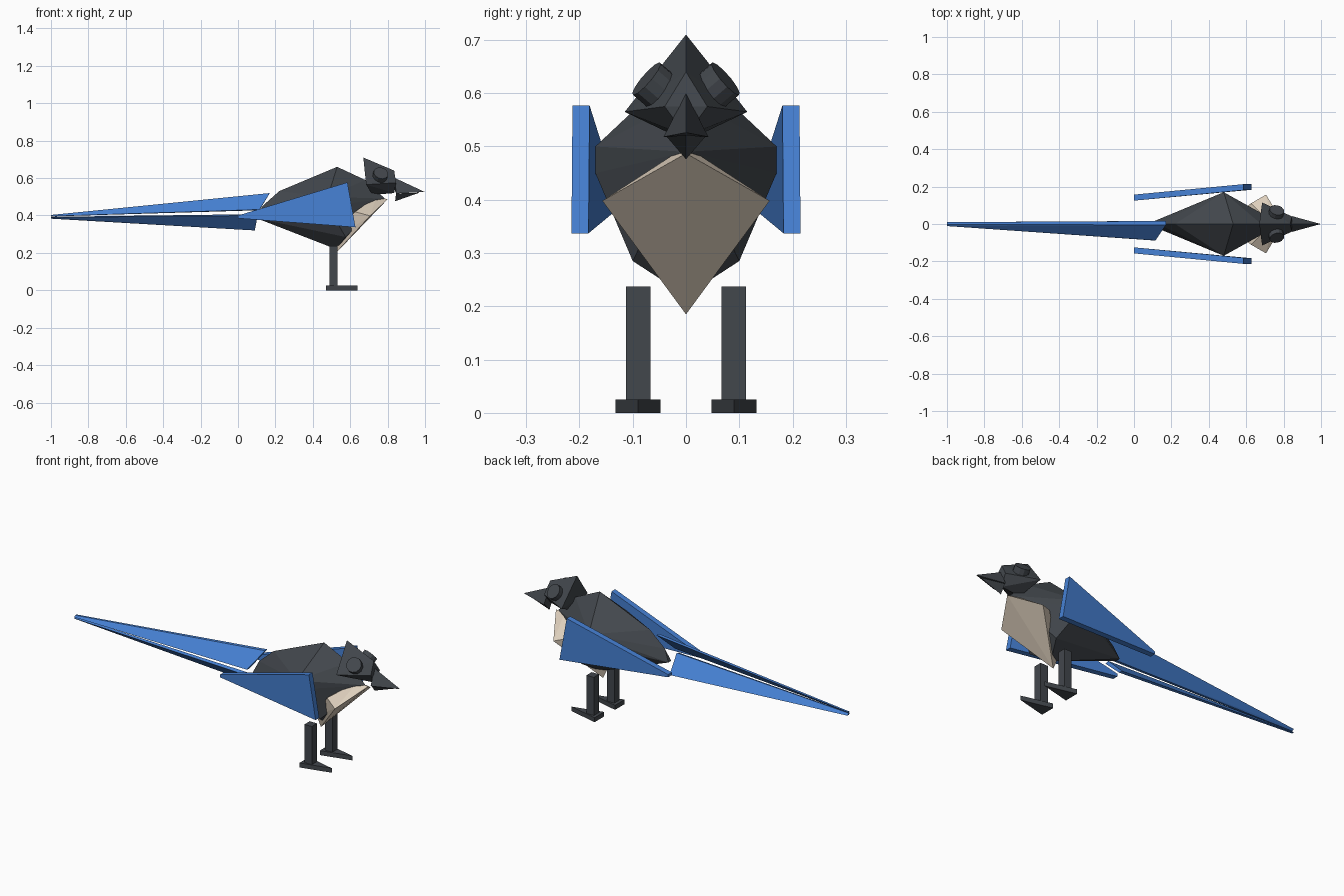
import bpy, bmesh, math
from mathutils import Vector

if "Cube" in bpy.data.objects:
    bpy.data.objects.remove(bpy.data.objects["Cube"])


def material(name, rgb):
    m = bpy.data.materials.new(name)
    m.diffuse_color = (*rgb, 1)
    m.use_nodes = True
    m.node_tree.nodes["Principled BSDF"].inputs["Base Color"].default_value = m.diffuse_color
    return m


DARK = material("charcoal", (0.055, 0.063, 0.073))
BLUE = material("blue", (0.062, 0.22, 0.66))
TAN = material("cream", (0.72, 0.62, 0.50))


def finish(name, bm, mat):
    bmesh.ops.recalc_face_normals(bm, faces=bm.faces)
    me = bpy.data.meshes.new(name)
    bm.to_mesh(me)
    bm.free()
    me.materials.append(mat)
    ob = bpy.data.objects.new(name, me)
    bpy.context.collection.objects.link(ob)
    return ob


def hull(name, mat, points, mirror=False):
    """Faceted solid around the points, optionally mirrored across y = 0."""
    pts = list(points)
    if mirror:
        pts += [(x, -y, z) for x, y, z in points if abs(y) > 1e-5]
    bm = bmesh.new()
    for p in pts:
        bm.verts.new(p)
    res = bmesh.ops.convex_hull(bm, input=bm.verts)
    loose = [v for v in bm.verts if not v.link_faces]
    bmesh.ops.delete(bm, geom=loose, context='VERTS')
    return finish(name, bm, mat)


# Body and breast
hull("body", DARK, [
    (0.10, 0.012, 0.385), (0.13, 0, 0.45), (0.22, 0, 0.53), (0.53, 0, 0.66),
    (0.68, 0, 0.59), (0.785, 0, 0.49), (0.48, 0.17, 0.50), (0.48, 0.17, 0.45),
    (0.575, 0.10, 0.285), (0.525, 0, 0.22)], mirror=True)
hull("breast", TAN, [
    (0.80, 0, 0.487), (0.706, 0.157, 0.398), (0.51, 0, 0.185),
    (0.74, 0, 0.50), (0.625, 0.11, 0.42), (0.48, 0, 0.25)], mirror=True)

# Head and beak
hull("head", DARK, [
    (0.67, 0, 0.71), (0.685, 0.115, 0.565), (0.835, 0, 0.64),
    (0.845, 0.04, 0.575), (0.835, 0, 0.52), (0.72, 0, 0.51)], mirror=True)
hull("upper_beak", DARK, [
    (0.84, 0, 0.60), (0.845, 0.042, 0.518), (0.84, 0, 0.53),
    (0.998, 0, 0.526)], mirror=True)
hull("lower_beak", DARK, [
    (0.845, 0.036, 0.518), (0.84, 0, 0.476), (0.97, 0, 0.522)], mirror=True)

for side, s in (("left", 1), ("right", -1)):
    # Eye: short tilted cylinder
    bm = bmesh.new()
    bmesh.ops.create_cone(bm, cap_ends=True, segments=12, radius1=0.04,
                          radius2=0.04, depth=0.06)
    axis = Vector((0.2, 0.72 * s, 0.62))
    rot = axis.to_track_quat('Z', 'Y').to_matrix()
    bmesh.ops.rotate(bm, verts=bm.verts, matrix=rot)
    bmesh.ops.translate(bm, verts=bm.verts, vec=(0.758, 0.052 * s, 0.608))
    finish(side + "_eye", bm, DARK)

    # Wing: triangular slab, flaring outward at the front
    hull(side + "_wing", BLUE, [
        (x, s * (y - t), z) for t in (0, 0.032) for x, y, z in
        ((0.0, 0.157, 0.385), (0.0, 0.157, 0.40),
         (0.585, 0.213, 0.577), (0.628, 0.215, 0.337))])

    # Leg and pointed foot
    hull(side + "_leg", DARK, [
        (x, s * y, z) for x in (0.488, 0.533) for y in (0.067, 0.113)
        for z in (0.02, 0.237)])
    hull(side + "_foot", DARK, [
        (x, s * y, z) for z in (0, 0.025) for x, y in
        ((0.47, 0.048), (0.47, 0.132), (0.64, 0.09))])

# Tail: two tapering blades forming a sideways V
hull("upper_tail_blade", BLUE, [
    (0.17, 0.016, 0.52), (0.17, -0.005, 0.52),
    (0.115, -0.088, 0.432), (0.115, -0.068, 0.428),
    (-1, 0.010, 0.403), (-1, -0.002, 0.403),
    (-1, -0.011, 0.396), (-1, 0.0, 0.395)])
hull("lower_tail_blade", BLUE, [
    (0.09, 0.016, 0.32), (0.09, -0.005, 0.32),
    (0.105, -0.088, 0.40), (0.105, -0.068, 0.407),
    (-1, 0.010, 0.383), (-1, -0.002, 0.383),
    (-1, -0.011, 0.390), (-1, 0.0, 0.393)])
